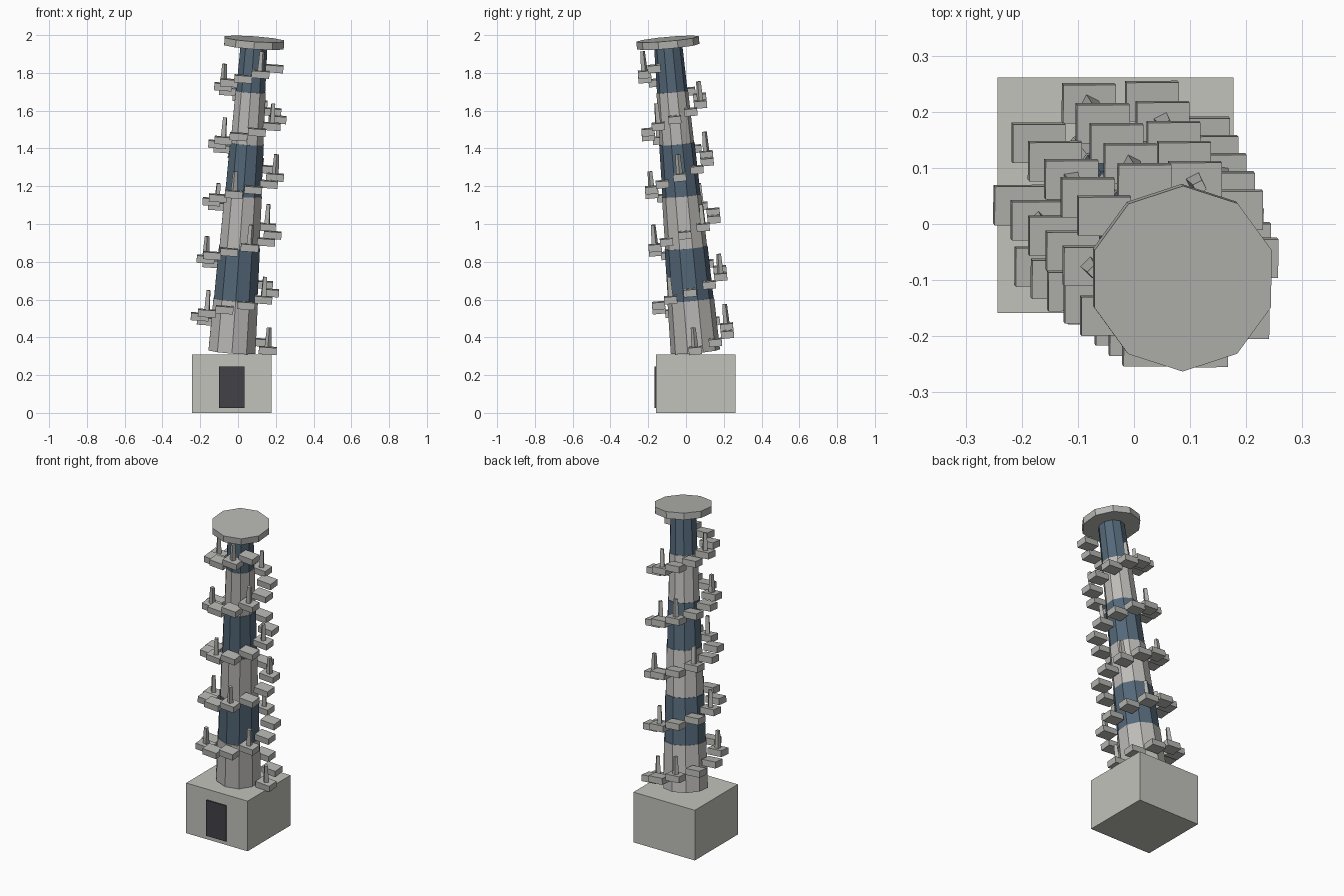
import bpy, math
from mathutils import Matrix, Vector

cube = bpy.data.objects.get("Cube")
if cube:
    bpy.data.objects.remove(cube, do_unlink=True)


def material(name, rgb):
    m = bpy.data.materials.new(name)
    m.use_nodes = True
    col = (*rgb, 1)
    m.diffuse_color = col
    m.node_tree.nodes["Principled BSDF"].inputs["Base Color"].default_value = col
    return m


plinth_stone = material("plinth stone", (0.54, 0.54, 0.50))
pale_stone = material("pale stone", (0.51, 0.50, 0.48))
step_stone = material("step stone", (0.46, 0.46, 0.44))
slate_blue = material("slate blue", (0.09, 0.14, 0.19))
door_dark = material("door dark", (0.055, 0.052, 0.062))

# Frame of the leaning tower: origin at the plinth top, axis tilted
CENTRE = Vector((-0.033, 0.051, 0.31))
AXIS = Vector((0.072, -0.089, 1)).normalized()
LEAN = (Matrix.Translation(CENTRE)
        @ Vector((0, 0, 1)).rotation_difference(AXIS).to_matrix().to_4x4())


def finish(name, mat, matrix):
    ob = bpy.context.object
    ob.name = name
    ob.data.name = name
    ob.data.materials.append(mat)
    ob.matrix_world = matrix
    return ob


def box(name, size, centre, mat, frame=Matrix()):
    bpy.ops.mesh.primitive_cube_add(size=1)
    bpy.context.object.data.transform(Matrix.Diagonal((*size, 1)))
    return finish(name, mat, frame @ Matrix.Translation(centre))


def prism(name, sides, r1, r2, height, base, mat, turn=0):
    bpy.ops.mesh.primitive_cone_add(vertices=sides, radius1=r1, radius2=r2, depth=height)
    spot = Matrix.Translation(Vector(base) + Vector((0, 0, height / 2)))
    return finish(name, mat, LEAN @ spot @ Matrix.Rotation(turn, 4, 'Z'))


# Plinth and door
box("plinth", (0.42, 0.42, 0.31), (CENTRE.x, CENTRE.y, 0.155), plinth_stone)
box("door", (0.134, 0.0095, 0.22), (CENTRE.x, CENTRE.y - 0.214, 0.135), door_dark)

# Tapered ten-sided drums in alternating colours
DRUM = 0.277
for k in range(6):
    r = 0.131 - 0.01 * k
    prism(f"drum_{k + 1}", 10, r, r - 0.007, DRUM, (0, 0, 0.015 + DRUM * k),
          slate_blue if k % 2 else pale_stone)

# Flat cap
prism("cap", 10, 0.166, 0.166, 0.04, (0, 0, 1.64), step_stone)

# Spiral of floating steps, ten per turn, with a post on every third
for i in range(50):
    a = math.radians(36 * i)
    r = 0.188 - 0.0009 * i
    x, y, z = r * math.cos(a), r * math.sin(a), 0.034 + 0.0307 * i
    box(f"step_{i + 1}", (0.094, 0.069, 0.038), (x, y, z), step_stone, LEAN)
    if i % 3 == 0:
        prism(f"post_{i // 3 + 1}", 4, 0.018, 0.013, 0.105, (x, y, z + 0.017), step_stone, a)
